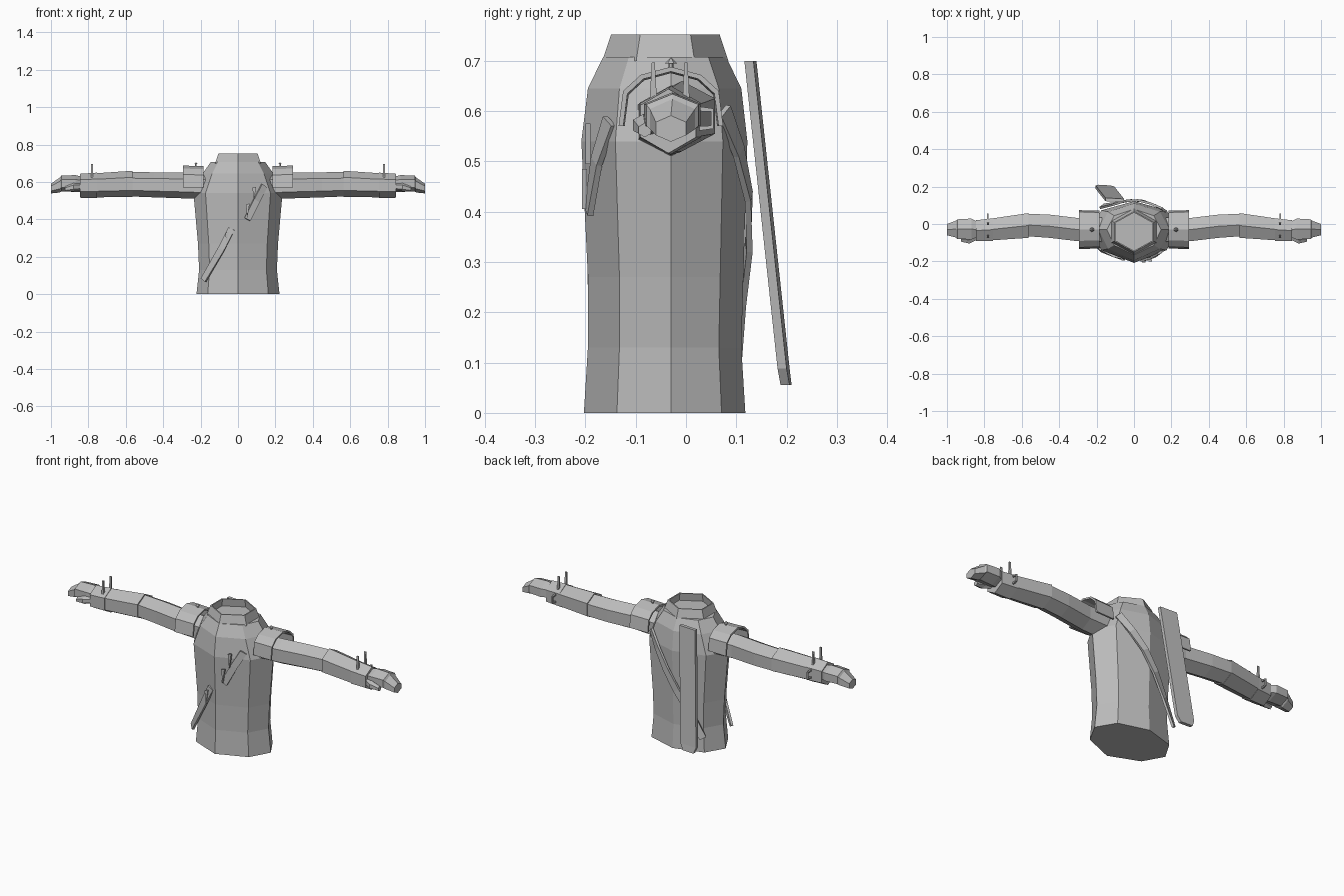
import bpy, bmesh, math
from mathutils import Vector

if "Cube" in bpy.data.objects:
    bpy.data.objects.remove(bpy.data.objects["Cube"])

mat = bpy.data.materials.new("plain_grey")
mat.diffuse_color = (0.5, 0.5, 0.5, 1)
mat.use_nodes = True
mat.node_tree.nodes["Principled BSDF"].inputs["Base Color"].default_value = mat.diffuse_color


def finish(name, bm):
    bmesh.ops.recalc_face_normals(bm, faces=bm.faces)
    me = bpy.data.meshes.new(name)
    bm.to_mesh(me)
    bm.free()
    me.materials.append(mat)
    ob = bpy.data.objects.new(name, me)
    bpy.context.collection.objects.link(ob)
    return ob


def loft(name, rings, cap_start=True, cap_end=True, closed=True):
    """Skin a list of rings that share one point count."""
    bm = bmesh.new()
    vs = [[bm.verts.new(p) for p in r] for r in rings]
    n = len(rings[0])
    for a, b in zip(vs, vs[1:]):
        for i in range(n if closed else n - 1):
            j = (i + 1) % n
            bm.faces.new((a[i], a[j], b[j], b[i]))
    if cap_start:
        bm.faces.new(vs[0])
    if cap_end:
        bm.faces.new(vs[-1])
    return finish(name, bm)


def mirrored(ob):
    m = ob.modifiers.new("mirror", 'MIRROR')
    m.use_axis = (True, False, False)
    return ob


def torso_ring(z, w, front, back):
    mid = -0.03
    f, b = front - mid, back - mid
    half = [(0, front), (0.73 * w, mid + 0.62 * f), (w, mid), (0.73 * w, mid + 0.68 * b), (0, back)]
    return [(x, y, z) for x, y in half] + [(-x, y, z) for x, y in half[3:0:-1]]


# Eight-sided tunic body
TORSO = [(0, .222, -.203, .118), (.13, .208, -.195, .11), (.27, .214, -.195, .114),
         (.54, .238, -.208, .122), (.645, .19, -.195, .11), (.707, .145, -.165, .08)]
loft("torso", [torso_ring(*r) for r in TORSO])


# Open six-sided collar
def collar_ring(z, s):
    pts = [(0, -.108), (.105, -.05), (.105, .05), (0, .108), (-.105, .05), (-.105, -.05)]
    return [(x * s, y * s - .041, z) for x, y in pts]


loft("collar", [collar_ring(.70, 1.16), collar_ring(.752, 1), collar_ring(.752, .94),
                collar_ring(.71, 1.0)], False, True)


# Arms: six-sided sections with a ridge at top and bottom
def arm_ring(x, y, z, ry, rz):
    return [(x, y + ry * math.sin(math.radians(a)) / .866, z + rz * math.cos(math.radians(a)))
            for a in range(0, 360, 60)]


def arm_part(name, sections):
    return mirrored(loft(name, [arm_ring(*s) for s in sections]))


arm_part("upper_arm", [(.17, -.03, .578, .065, .07), (.30, -.03, .582, .062, .069),
                       (.45, -.012, .585, .062, .067), (.575, -.005, .588, .06, .065)])
arm_part("forearm", [(.565, -.008, .59, .066, .070), (.77, -.03, .582, .058, .064)])
arm_part("cuff", [(.755, -.03, .582, .06, .068), (.845, -.035, .58, .055, .064)])
arm_part("hand", [(.835, -.03, .588, .04, .04), (.87, -.027, .592, .056, .045),
                  (.945, -.027, .592, .052, .042), (.952, -.027, .584, .045, .04),
                  (1.0, -.03, .565, .03, .026)])
arm_part("thumb", [(.845, -.065, .575, .022, .02), (.88, -.085, .572, .02, .022),
                   (.925, -.082, .562, .012, .014)])


# Arched shoulder guards, open underneath
def arch(x, s):
    pts = [(-.104, .57), (-.095, .64), (-.06, .672), (0, .688), (.06, .672), (.095, .64), (.104, .57)]
    outer = [(x, y * s - .03, .57 + (z - .57) * s) for y, z in pts]
    inner = [(x, y * s * .91 - .03, .57 + (z - .57) * s * .92) for y, z in reversed(pts)]
    return outer + inner


mirrored(loft("shoulder_guard", [arch(.185, .97), arch(.295, 1)]))


def cone(name, loc, r, top, h):
    bm = bmesh.new()
    bmesh.ops.create_cone(bm, cap_ends=True, segments=6, radius1=r, radius2=top, depth=h)
    bmesh.ops.translate(bm, verts=bm.verts, vec=loc)
    return mirrored(finish(name, bm))


# Stud on each guard
cone("guard_stem", (.225, -.03, .69), .005, .005, .014)
cone("guard_stud", (.225, -.03, .70), .012, .002, .010)

# Thin fastening loops on the wrists
for name, y, z in (("wrist_loop_front", -.065, .665), ("wrist_loop_back", 0, .665)):
    rings = [[(.775, y + s * .007, z - .04), (.785, y + s * .007, z - .04),
              (.785, y + s * .003, z + .032), (.775, y + s * .003, z + .032)] for s in (-1, 1)]
    mirrored(loft(name, rings))
mirrored(loft("wrist_band", [[(x, .02, .56), (x, .055, .565), (x, .055, .605), (x, .02, .61),
                             (x, .02, .60), (x, .05, .599), (x, .05, .571), (x, .02, .57)]
                            for x in (.778, .786)]))


# Straps: flat bands along a path, lifted off the body
def strap(name, path, width, thick=.012):
    pts = [Vector(p) for p in path]
    rings = []
    for i, p in enumerate(pts):
        t = (pts[min(i + 1, len(pts) - 1)] - pts[max(i - 1, 0)]).normalized()
        out = Vector((p.x * .55, p.y + .03, 0)).normalized()
        side = t.cross(out).normalized() * width / 2
        out = side.cross(t).normalized() * thick / 2
        rings.append([p + side + out, p - side + out, p - side - out, p + side - out])
    return loft(name, rings)


strap("chest_strap_upper", [(.14, -.152, .58), (.10, -.178, .50), (.05, -.193, .40)], .036)
strap("chest_strap_lower", [(-.035, -.185, .35), (-.09, -.178, .24), (-.185, -.135, .075)], .036)
strap("back_strap", [(.16, .075, .60), (.10, .105, .52), (.035, .125, .43), (-.03, .125, .33),
                     (-.10, .108, .22), (-.17, .095, .09)], .036)

# Small tapered tabs along the chest straps
for i, (x, y, z) in enumerate([(.085, -.196, .53), (.05, -.203, .44), (-.06, -.192, .29)]):
    loft(f"strap_tab_{i + 1}", [[(x, y + d, z - .035), (x + .012, y + d, z + .045),
                                (x - .008, y + d, z + .04)] for d in (-.004, .006)])


# Long flat sheath leaning out behind the back
def sheath_ring(cx, cy, z, w, tilt):
    return [(cx - w, cy + tilt - .009, z), (cx + w, cy - tilt - .009, z),
            (cx + w, cy - tilt + .009, z), (cx - w, cy + tilt + .009, z)]


loft("back_sheath", [sheath_ring(-.103, .128, .70, .05, .003),
                     sheath_ring(-.155, .194, .088, .05, .003),
                     sheath_ring(-.158, .199, .055, .034, .002)])
